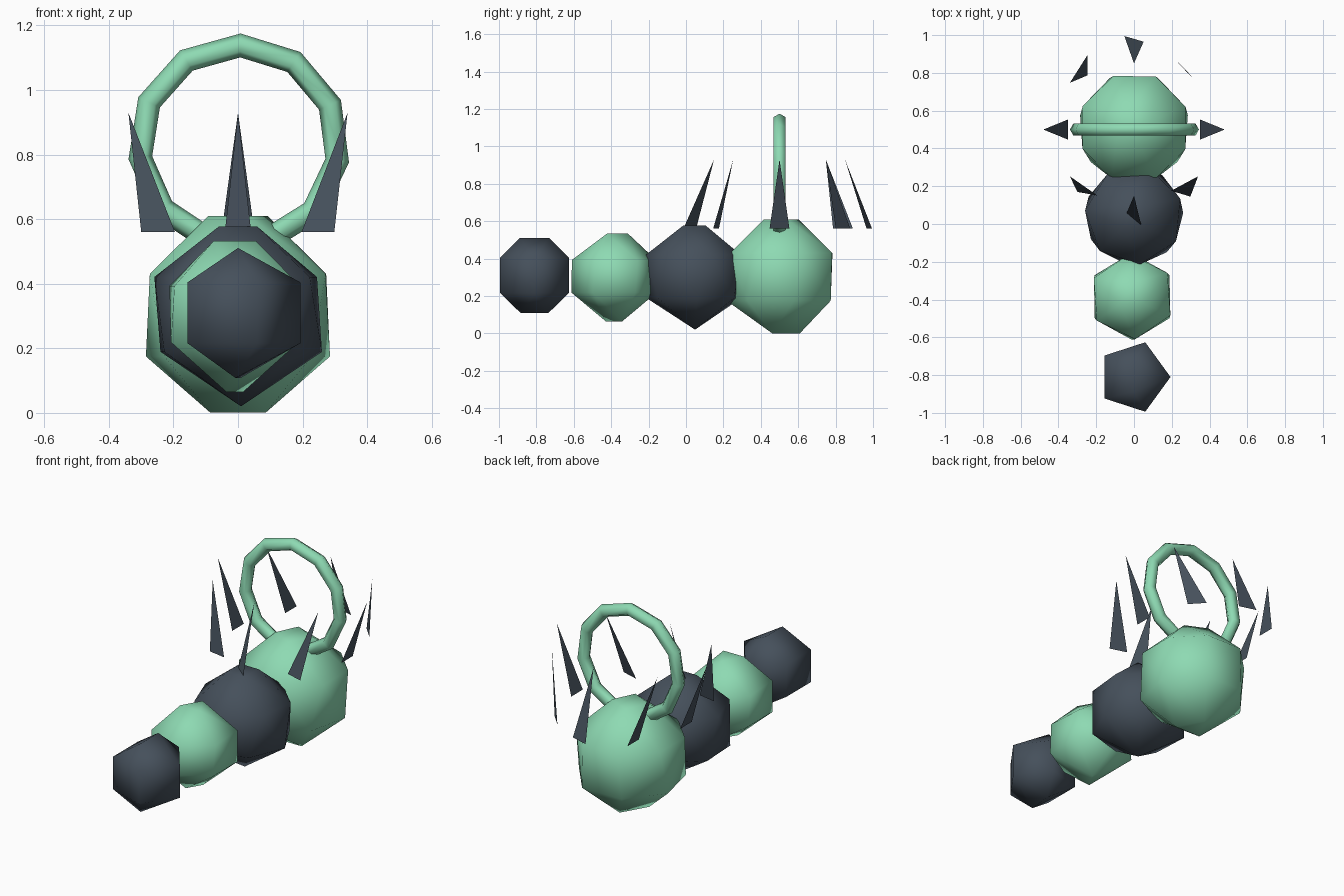
import bpy, bmesh
from math import sin, cos, radians, tau
from mathutils import Vector

old = bpy.data.objects.get("Cube")
if old:
    bpy.data.objects.remove(old, do_unlink=True)


def material(name, rgb):
    mat = bpy.data.materials.new(name)
    mat.use_nodes = True
    mat.diffuse_color = (*rgb, 1)
    mat.node_tree.nodes["Principled BSDF"].inputs["Base Color"].default_value = (*rgb, 1)
    return mat


green = material("mint green", (0.27, 0.70, 0.45))
dark = material("dark slate", (0.06, 0.08, 0.105))


def add_object(name, bm, mat, smooth=True):
    mesh = bpy.data.meshes.new(name)
    for face in bm.faces:
        face.smooth = smooth
    bm.to_mesh(mesh)
    bm.free()
    mesh.materials.append(mat)
    obj = bpy.data.objects.new(name, mesh)
    bpy.context.collection.objects.link(obj)
    return obj


def faceted_ball(name, center, radius, rings, mat):
    """Hull over rings of points: (count, elevation, first azimuth)."""
    bm = bmesh.new()
    for count, elevation, start in rings:
        e = radians(elevation)
        for i in range(count):
            a = radians(start) + tau * i / count
            direction = Vector((cos(a) * cos(e), sin(a) * cos(e), sin(e)))
            bm.verts.new(Vector(center) + radius * direction)
    bmesh.ops.convex_hull(bm, input=bm.verts[:])
    bmesh.ops.triangulate(bm, faces=bm.faces[:])
    bmesh.ops.recalc_face_normals(bm, faces=bm.faces[:])
    return add_object(name, bm, mat)


# Body: a row of four coarse balls growing towards the back
faceted_ball("front_ball", (0, -0.81, 0.31), 0.215,
             [(5, 26, 0), (5, -26, 0), (2, 69, 90), (2, -70, 84)], dark)
faceted_ball("second_ball", (-0.01, -0.385, 0.302), 0.243,
             [(6, 22, 34), (6, -20, 30), (3, 72, 90), (2, -78, 60)], green)
faceted_ball("third_ball", (0, 0.045, 0.305), 0.285,
             [(7, 24, 20), (7, -24, 3), (4, 73, 45), (1, -88, 20)], dark)
faceted_ball("rear_ball", (0, 0.51, 0.305), 0.32,
             [(8, 23, 22), (7, -24, 13), (4, 72, 20), (3, -72, 90)], green)

# Upright ring standing on the rear ball
bpy.ops.mesh.primitive_torus_add(
    major_segments=11, minor_segments=6, major_radius=0.308, minor_radius=0.037,
    location=(0.003, 0.5, 0.83), rotation=(radians(90), radians(9), 0))
hoop = bpy.context.object
hoop.name = "upright_ring"
hoop.data.materials.append(green)
bpy.ops.object.shade_smooth()

# Flat spikes in a circle; each base edge has its own heading
headings = [90, 133, -16, 90, 90, -10, -40, -17]
for i, heading in enumerate(headings):
    a = tau * i / len(headings)
    base = Vector((0.35 * cos(a), 0.5 + 0.48 * sin(a), 0.56))
    tip = Vector((0.48 * cos(a), 0.5 + 0.35 * sin(a), 0.93))
    h = radians(heading)
    edge = Vector((cos(h), sin(h), 0)) * 0.053
    bm = bmesh.new()
    bm.faces.new([bm.verts.new(p) for p in (base - edge, base + edge, tip)])
    add_object(f"spike_{i + 1}", bm, dark, smooth=False)
